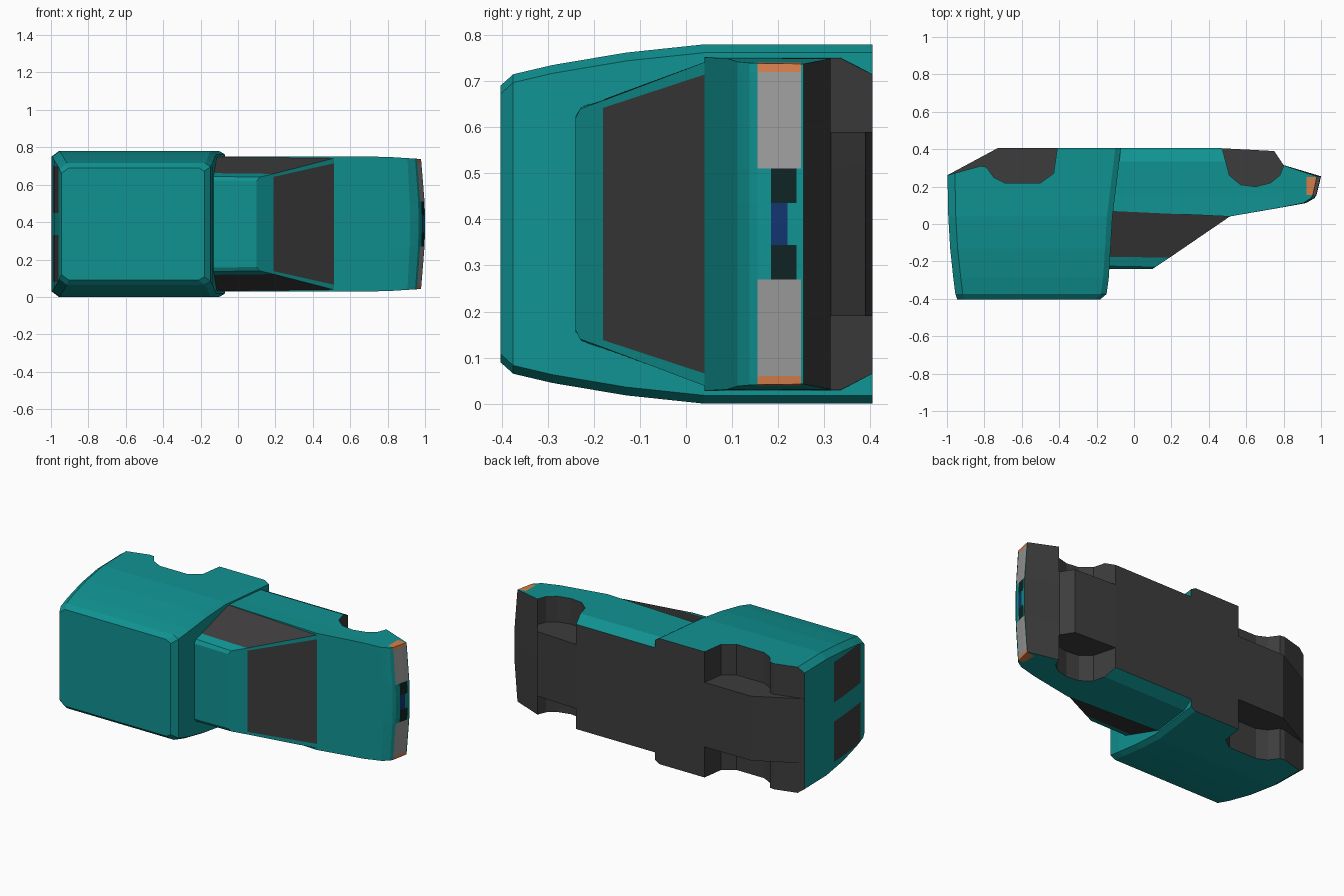
import bpy, bmesh
from mathutils import Vector

if "Cube" in bpy.data.objects:
    bpy.data.objects.remove(bpy.data.objects["Cube"])

MID = 0.39  # the van lies on its side: length on x, roof towards -y, width on z
COLOURS = [("teal_paint", (0.005, 0.29, 0.285)), ("dark_grey", (0.048, 0.046, 0.046)),
           ("lamp_grey", (0.33, 0.33, 0.33)), ("orange_lamp", (0.68, 0.21, 0.07)),
           ("grille_black", (0.005, 0.017, 0.018)), ("blue_panel", (0.006, 0.035, 0.16))]
MATS = []
for name, c in COLOURS:
    m = bpy.data.materials.new(name)
    m.diffuse_color = (*c, 1)
    m.use_nodes = True
    m.node_tree.nodes["Principled BSDF"].inputs["Base Color"].default_value = m.diffuse_color
    MATS.append(m)
TEAL, DARK, LAMP, ORANGE, BLACK, BLUE = range(6)


def finish(name, bm, rule):
    """Turn a bmesh into an object and colour each face by a rule."""
    bmesh.ops.recalc_face_normals(bm, faces=bm.faces[:])
    bm.normal_update()
    for f in bm.faces:
        f.material_index = rule(f.calc_center_median(), f.normal)
    for v in bm.verts:
        v.co.z += MID
    me = bpy.data.meshes.new(name)
    bm.to_mesh(me)
    bm.free()
    for m in MATS:
        me.materials.append(m)
    ob = bpy.data.objects.new(name, me)
    bpy.context.collection.objects.link(ob)
    return ob


def slab(profile, columns):
    """Sweep an (x, y) outline through several z columns."""
    bm = bmesh.new()
    rows = [[bm.verts.new((x, y, w)) for x, y in profile] for w in columns]
    n = len(profile)
    for a, b in zip(rows, rows[1:]):
        for i in range(n):
            bm.faces.new((a[i], a[(i + 1) % n], b[(i + 1) % n], b[i]))
    bm.faces.new(rows[0])
    bm.faces.new(rows[-1])
    return bm


def slice_at(bm, axis, values):
    for v in values:
        no = Vector((0, 0, 0))
        no[axis] = 1
        co = no * v
        bmesh.ops.bisect_plane(bm, geom=bm.verts[:] + bm.edges[:] + bm.faces[:],
                               dist=1e-5, plane_co=co, plane_no=no)


def carve(ob, profile, w0, w1):
    """Cut a dark prism out of an object."""
    cutter = finish("cutter", slab(profile, (w0, w1)), lambda c, n: DARK)
    cutter.hide_render = True
    mod = ob.modifiers.new("carve", 'BOOLEAN')
    mod.operation = 'DIFFERENCE'
    mod.solver = 'EXACT'
    mod.object = cutter
    with bpy.context.temp_override(object=ob, active_object=ob, selected_objects=[ob]):
        bpy.ops.object.modifier_apply(modifier=mod.name)
    bpy.data.objects.remove(cutter)


# Cargo box: levels of (y, half width, rear x, front x)
LEVELS = [(0.405, 0.39, -1.0, -0.07), (0.04, 0.39, -0.993, -0.115), (-0.13, 0.372, -0.983, -0.125),
          (-0.29, 0.345, -0.966, -0.135), (-0.375, 0.325, -0.955, -0.147), (-0.403, 0.30, -0.945, -0.18)]
bm = bmesh.new()
sides = []
for s in (-1, 1):
    sides.append([[bm.verts.new((x, y, s * w)) for x, w in
                   ((xr, hw - 0.03), (xr + 0.04, hw), (xf - 0.03, hw), (xf, hw - 0.018))]
                  for y, hw, xr, xf in LEVELS])
L, R = sides
for i in range(len(LEVELS) - 1):
    for S in sides:
        for j in range(3):
            bm.faces.new((S[i][j], S[i][j + 1], S[i + 1][j + 1], S[i + 1][j]))
    for j in (0, 3):
        bm.faces.new((L[i][j], L[i + 1][j], R[i + 1][j], R[i][j]))
for i in (0, -1):
    for j in range(3):
        bm.faces.new((L[i][j], L[i][j + 1], R[i][j + 1], R[i][j]))
slice_at(bm, 1, (-0.04, -0.34))
slice_at(bm, 2, (-0.31, -0.06, 0.06, 0.31))


def box_rule(c, n):
    if n.y > 0.5:
        return DARK
    window = n.x < -0.9 and -0.34 < c.y < -0.04 and 0.06 < abs(c.z) < 0.31
    return DARK if window else TEAL


cargo_box = finish("cargo_box", bm, box_rule)
REAR_ARCH = [(-1.1, 0.233), (-0.82, 0.31), (-0.79, 0.305), (-0.75, 0.25), (-0.69, 0.22),
             (-0.5, 0.22), (-0.43, 0.27), (-0.41, 0.41), (-0.41, 0.5), (-1.1, 0.5)]
carve(cargo_box, [(-1.1, 0.206), (-0.637, 0.455), (-0.637, 0.5), (-1.1, 0.5)], -0.6, 0.6)
for w in ((-0.6, -0.2), (0.2, 0.6)):
    carve(cargo_box, REAR_ARCH, *w)

# Cab lower body with hood and nose
BODY = [(-0.13, 0.405), (0.47, 0.405), (0.75, 0.39), (0.80, 0.315), (1.0, 0.255), (0.9985, 0.25),
        (0.996, 0.24), (0.992, 0.22), (0.983, 0.185), (0.976, 0.155), (0.965, 0.138),
        (0.92, 0.112), (0.80, 0.09), (0.51, 0.04), (-0.13, 0.07)]
COLS = [0.362, 0.343, 0.125, 0.047]
bm = slab(BODY, [-w for w in COLS] + [0] + COLS[::-1])
slice_at(bm, 0, (0.8, 0.94))
slice_at(bm, 1, (0.155, 0.25, 0.335))
for v in bm.verts:
    t = min(max((v.co.x - 0.75) / 0.25, 0), 1)
    v.co.x -= 0.022 * t * (v.co.z / 0.362) ** 2
    v.co.z *= 1 - 0.04 * t
    if v.co.y > 0.38 and abs(v.co.z) > 0.33:   # tucked sill
        v.co.z *= 0.325 / abs(v.co.z)


def body_rule(c, n):
    w = abs(c.z)
    if n.y > 0.52:
        return DARK
    if c.x > 0.94 and 0.155 < c.y < 0.25:
        if w > 0.33:
            return ORANGE
        if n.x > 0.5:
            if w > 0.12:
                return LAMP
            if w > 0.045 and 0.185 < c.y < 0.24:
                return BLACK
            if w < 0.045 and 0.185 < c.y < 0.22:
                return BLUE
    return TEAL


cab_body = finish("cab_body", bm, body_rule)
FRONT_ARCH = [(0.47, 0.5), (0.47, 0.41), (0.51, 0.26), (0.57, 0.21), (0.65, 0.2), (0.73, 0.22),
              (0.78, 0.26), (0.80, 0.312), (0.83, 0.36), (0.83, 0.5)]
for w in ((-0.6, -0.2), (0.2, 0.6)):
    carve(cab_body, FRONT_ARCH, *w)

# Cab top: rings of (rear y, front x, front y, rear half width, front half width, glass half width)
bm = bmesh.new()
rings = []
for yr, xf, yf, wr, wf, wg in ((0.072, 0.515, 0.042, 0.36, 0.352, 0.325),
                               (-0.175, 0.19, -0.18, 0.272, 0.268, 0.252),
                               (-0.225, 0.115, -0.23, 0.255, 0.25, 0.24),
                               (-0.24, 0.10, -0.24, 0.233, 0.23, 0.22)):
    rings.append([bm.verts.new(p) for p in
                  ((-0.14, yr, -wr), (xf, yf, -wf), (xf, yf, -wg),
                   (xf, yf, wg), (xf, yf, wf), (-0.14, yr, wr))])
for a, b in zip(rings, rings[1:]):
    for i in range(6):
        bm.faces.new((a[i], a[(i + 1) % 6], b[(i + 1) % 6], b[i]))
bm.faces.new(rings[0])
bm.faces.new(rings[-1])


def glass_rule(c, n):
    glazed = -0.17 < c.y < 0.03 and (abs(n.z) > 0.7 or abs(c.z) < 0.1)
    return DARK if glazed else TEAL


finish("cab_top", bm, glass_rule)
